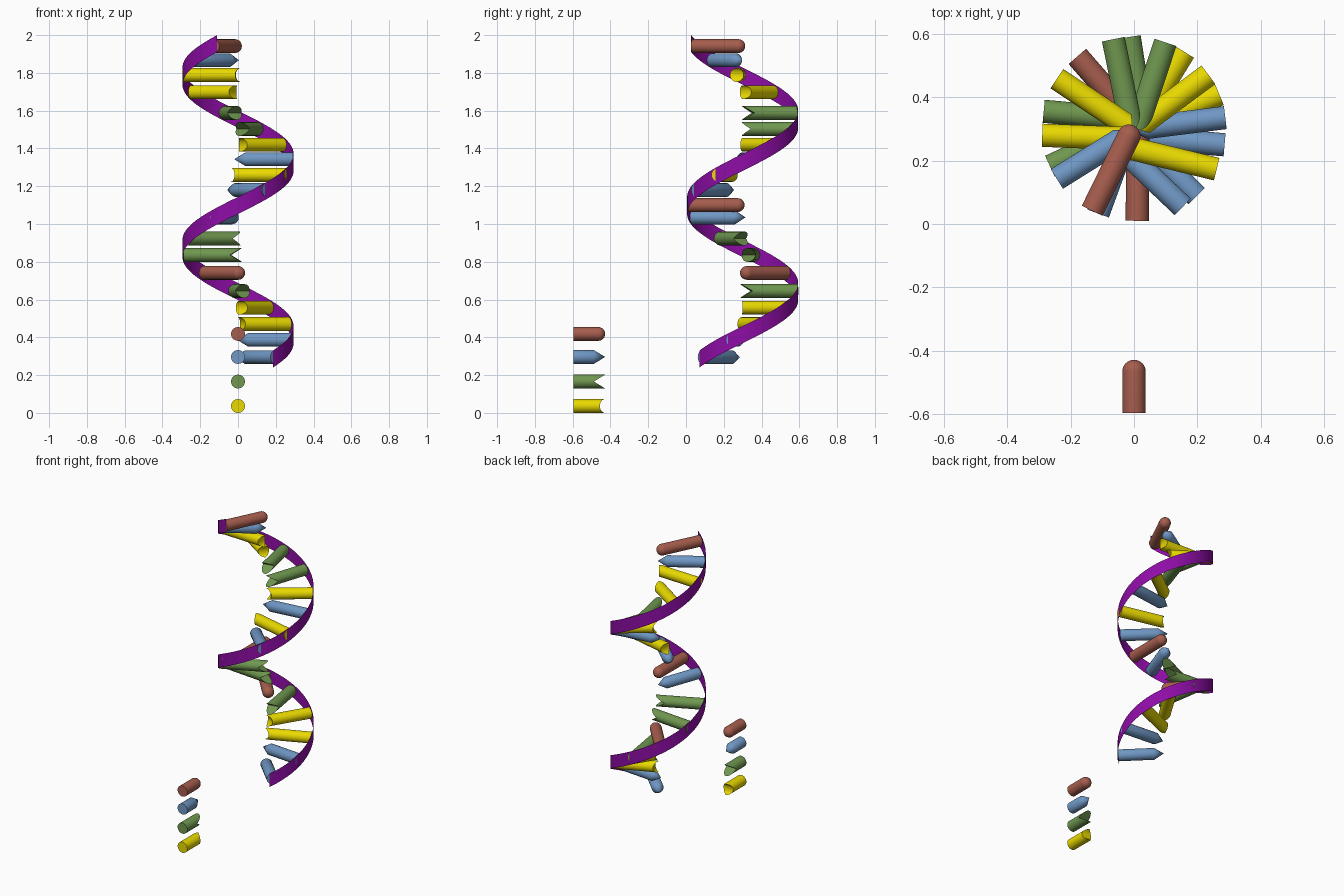
import bpy, bmesh
from math import sin, cos, pi, radians, sqrt
from mathutils import Vector

if "Cube" in bpy.data.objects:
    bpy.data.objects.remove(bpy.data.objects["Cube"])

R = 0.0365          # rod radius
N = 32              # rod sides
AXIS_Y, HELIX_R = 0.30, 0.294


def material(name, rgb):
    m = bpy.data.materials.new(name)
    m.diffuse_color = (*rgb, 1)
    m.use_nodes = True
    m.node_tree.nodes["Principled BSDF"].inputs["Base Color"].default_value = m.diffuse_color
    return m


MATS = {
    "adenine": material("brown", (0.38, 0.11, 0.075)),
    "guanine": material("blue", (0.16, 0.31, 0.55)),
    "cytosine": material("green", (0.16, 0.31, 0.08)),
    "uracil": material("yellow", (0.82, 0.70, 0.0)),
}
PURPLE = material("purple", (0.27, 0.004, 0.38))


def finish(bm, name, mat, angle=35):
    me = bpy.data.meshes.new(name)
    bm.to_mesh(me)
    bm.free()
    me.materials.append(mat)
    ob = bpy.data.objects.new(name, me)
    bpy.context.collection.objects.link(ob)
    bpy.ops.object.select_all(action='DESELECT')
    ob.select_set(True)
    bpy.context.view_layer.objects.active = ob
    bpy.ops.object.shade_smooth_by_angle(angle=radians(angle))


def rod(name, base, start, end, z):
    """Round rod from start to end (x, y), with the tip shape of its base."""
    s, e = Vector((*start, z)), Vector((*end, z))
    length = (e - s).length
    u = (e - s).normalized()
    v = Vector((0, 0, 1)).cross(u)
    bm = bmesh.new()

    def ring(along, r=R):
        out = []
        for i in range(N):
            a = 2 * pi * (i + 0.0) / N
            py, pz = r * cos(a), r * sin(a)
            d = along(pz / R) if callable(along) else along
            out.append(bm.verts.new(s + u * d + v * py + Vector((0, 0, pz))))
        return out

    def bridge(a, b):
        for i in range(N):
            j = (i + 1) % N
            bm.faces.new((a[i], a[j], b[j], b[i]))

    first = ring(0)
    bm.faces.new(first[::-1])
    if base in ("adenine", "guanine"):
        # convex tip: dome or cone
        if base == "adenine":
            steps = [(length - R + R * sin(t), R * cos(t))
                     for t in (k * pi / 16 for k in range(8))]
        else:
            steps = [(length - 0.06, R)]
        last = first
        for d, r in steps:
            nxt = ring(d, r)
            bridge(last, nxt)
            last = nxt
        tip = bm.verts.new(e)
        for i in range(N):
            bm.faces.new((last[i], last[(i + 1) % N], tip))
    else:
        # concave tip: V notch or round groove, spanned across the rod
        if base == "cytosine":
            last = ring(lambda h: length - 0.06 * (1 - abs(h)))
        else:
            last = ring(lambda h: length - 0.028 * sqrt(max(0, 1 - h * h)))
        bridge(first, last)
        for i in range(-N // 4, N // 4):
            quad = [last[i % N], last[(i + 1) % N],
                    last[(N // 2 - i - 1) % N], last[(N // 2 - i) % N]]
            bm.faces.new(list(dict.fromkeys(quad)))
    bmesh.ops.recalc_face_normals(bm, faces=bm.faces[:])
    finish(bm, name, MATS[base])


# helical backbone ribbon, one open surface facing outward
bm = bmesh.new()
STEPS, HALF = 160, 0.045
prev = None
for i in range(STEPS + 1):
    t = i / STEPS
    a = radians(-51 + 659 * t)
    z = 0.285 + 1.67 * t
    x, y = HELIX_R * cos(a), AXIS_Y + HELIX_R * sin(a)
    pair = [bm.verts.new((x, y, z - HALF)), bm.verts.new((x, y, z + HALF))]
    if prev:
        bm.faces.new((prev[0], pair[0], pair[1], prev[1]))
    prev = pair
finish(bm, "backbone_ribbon", PURPLE)

# base rods up the helix: type, height, outer angle, inner tip x, y
A, G, C, U = "adenine", "guanine", "cytosine", "uracil"
BASES = [
    (G, 0.295, -47, 0.000, 0.285), (G, 0.387, -10, -0.005, 0.275),
    (U, 0.470, 22, 0.000, 0.295), (U, 0.557, 57, 0.005, 0.295),
    (C, 0.645, 93, 0.033, 0.288), (A, 0.741, 128, 0.025, 0.295),
    (C, 0.836, 169, 0.020, 0.327), (C, 0.923, 204, 0.010, 0.310),
    (G, 1.035, 247, -0.010, 0.315), (A, 1.100, 272, 0.012, 0.310),
    (G, 1.180, 302, -0.058, 0.255), (U, 1.260, 334, -0.037, 0.245),
    (G, 1.343, 7, -0.020, 0.297), (U, 1.419, 36, 0.005, 0.300),
    (C, 1.503, 70, 0.008, 0.297), (C, 1.588, 103, -0.007, 0.297),
    (U, 1.698, 147, -0.005, 0.300), (U, 1.789, 184, 0.015, 0.268),
    (G, 1.867, 213, 0.005, 0.297), (A, 1.942, 243, 0.000, 0.310),
]
for i, (base, z, deg, tx, ty) in enumerate(BASES):
    a = radians(deg)
    outer = (0.29 * cos(a), AXIS_Y + 0.29 * sin(a))
    rod(f"{base}_rod_{i + 1}", base, outer, (tx, ty), z)

# four short sample rods of the key
for base, z in ((A, 0.418), (G, 0.296), (C, 0.166), (U, R)):
    rod(f"key_{base}", base, (0, -0.596), (0, -0.428), z)
